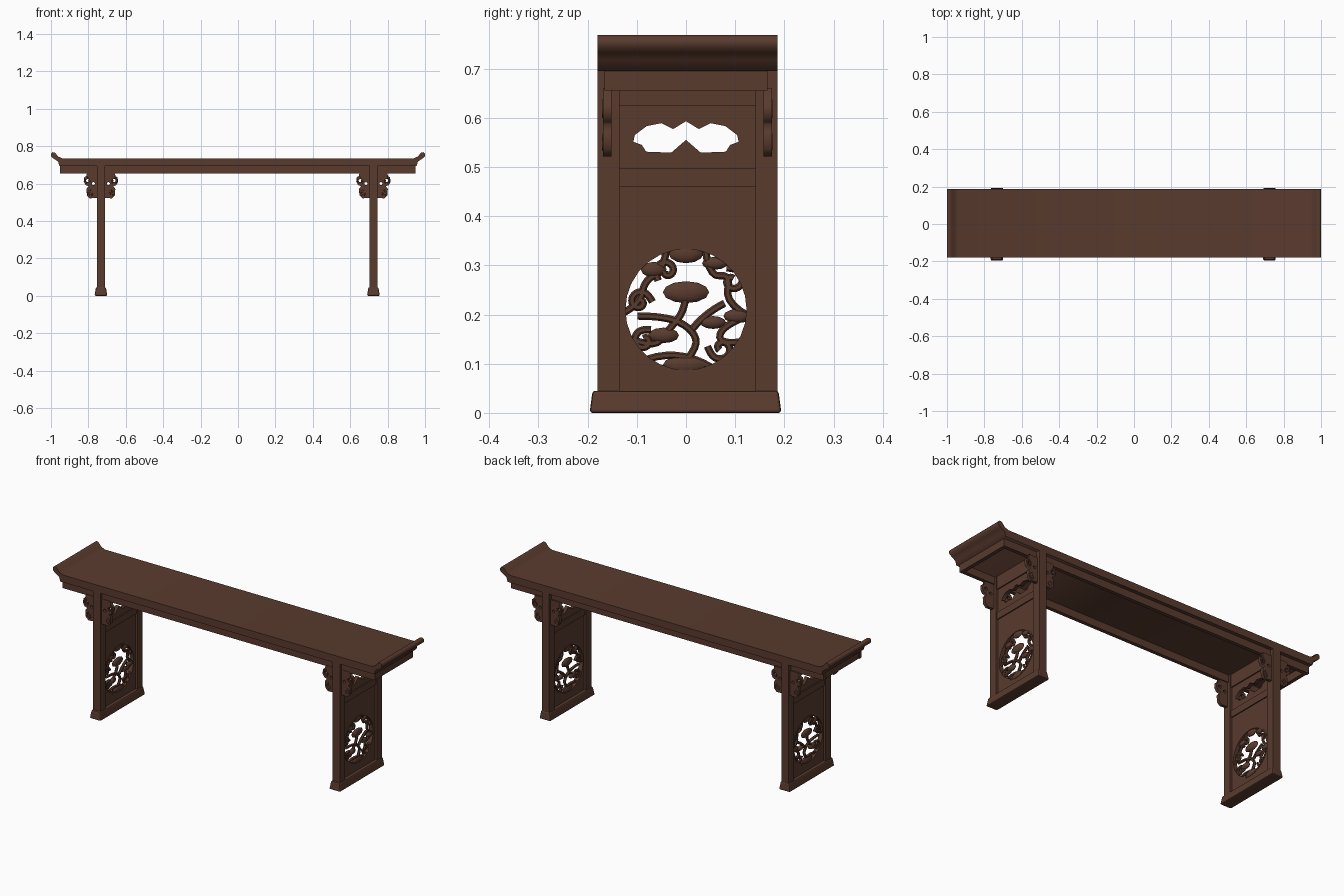
import bpy
import bmesh
from math import pi, cos, sin
from mathutils import Matrix

if "Cube" in bpy.data.objects:
    bpy.data.objects.remove(bpy.data.objects["Cube"], do_unlink=True)

wood = bpy.data.materials.new("dark brown wood")
wood.use_nodes = True
COLOR = (0.1, 0.043, 0.027, 1)
wood.diffuse_color = COLOR
wood.node_tree.nodes["Principled BSDF"].inputs["Base Color"].default_value = COLOR

Y_MID = 0.003
LEG_X = {"right": -0.733, "left": 0.724}
DISC_Z, DISC_R = 0.21, 0.131

# Orientations for flat outlines: FRONT lies in xz, SIDE lies in yz
FRONT = Matrix.Rotation(pi / 2, 4, "X")
SIDE = Matrix.Rotation(pi / 2, 4, "Z") @ FRONT


def finish(name, mesh, smooth=False):
    mesh.materials.clear()
    mesh.materials.append(wood)
    obj = bpy.data.objects.new(name, mesh)
    bpy.context.collection.objects.link(obj)
    if smooth:
        bpy.ops.object.select_all(action="DESELECT")
        obj.select_set(True)
        bpy.context.view_layer.objects.active = obj
        bpy.ops.object.shade_smooth_by_angle(angle=0.7)
    return obj


def curve_mesh(curve, matrix):
    temp = bpy.data.objects.new("temp", curve)
    bpy.context.collection.objects.link(temp)
    bpy.context.view_layer.update()
    graph = bpy.context.evaluated_depsgraph_get()
    mesh = bpy.data.meshes.new_from_object(temp.evaluated_get(graph))
    bpy.data.objects.remove(temp, do_unlink=True)
    mesh.transform(matrix)
    return mesh


def plate(name, loops, orient, thickness, place):
    """Closed outlines (outer first, then holes) given a thickness."""
    curve = bpy.data.curves.new(name, "CURVE")
    curve.dimensions = "2D"
    curve.fill_mode = "BOTH"
    curve.extrude = thickness / 2
    for loop in loops:
        spline = curve.splines.new("POLY")
        spline.points.add(len(loop) - 1)
        for point, (u, v) in zip(spline.points, loop):
            point.co = (u, v, 0, 1)
        spline.use_cyclic_u = True
    return finish(name, curve_mesh(curve, Matrix.Translation(place) @ orient))


def strands(name, paths, radius, orient, place):
    """Rounded carved stems following smooth paths."""
    curve = bpy.data.curves.new(name, "CURVE")
    curve.dimensions = "3D"
    curve.bevel_depth = radius
    curve.bevel_resolution = 1
    curve.use_fill_caps = True
    for path in paths:
        spline = curve.splines.new("NURBS")
        spline.points.add(len(path) - 1)
        for point, (u, v) in zip(spline.points, path):
            point.co = (u, v, 0, 1)
        spline.order_u = 3
        spline.use_endpoint_u = True
        spline.resolution_u = 4
    return finish(name, curve_mesh(curve, Matrix.Translation(place) @ orient), True)


def box(name, x, y, z, taper=1.0, bevel=0.0):
    bm = bmesh.new()
    bmesh.ops.create_cube(bm, size=1)
    for v in bm.verts:
        k = taper if v.co.z > 0 else 1
        v.co = [(lo + hi) / 2 + c * (hi - lo) for c, (lo, hi) in zip(v.co, (x, y, z))]
        if k != 1:
            v.co.x += (sum(x) / 2 - v.co.x) * (1 - k)
            v.co.y -= 0.006 if v.co.y > 0 else -0.006
    mesh = bpy.data.meshes.new(name)
    bm.to_mesh(mesh)
    bm.free()
    obj = finish(name, mesh)
    if bevel:
        mod = obj.modifiers.new("rounding", "BEVEL")
        mod.width = bevel
        mod.segments = 2
    return obj


def circle(u, v, r, n=12):
    return [(u + r * cos(2 * pi * i / n), v + r * sin(2 * pi * i / n)) for i in range(n)]


def curl(u, v, r, start, turn=1):
    return [(u + r * (1 - i / 11) * cos(start + turn * i * 0.8),
             v + r * (1 - i / 11) * sin(start + turn * i * 0.8)) for i in range(10)]


def rect(u0, u1, v0, v1):
    return [(u0, v0), (u1, v0), (u1, v1), (u0, v1)]


# Table top with upturned ends
end = [(0.955, 0.695), (0.962, 0.718), (0.985, 0.733), (1, 0.745), (1, 0.76),
       (0.992, 0.768), (0.978, 0.765), (0.962, 0.745), (0.94, 0.735)]
outline = end + [(-x, z) for x, z in reversed(end)]
plate("table_top", [outline], FRONT, 0.366, (0, Y_MID, 0))

# Apron frame under the top
for name, s in (("front", -1), ("back", 1)):
    ys = sorted((s * 0.166, s * 0.146))
    box(name + "_apron", (-0.952, 0.948), ys, (0.655, 0.697))
for name, s in (("right", -1), ("left", 1)):
    box(name + "_end_apron", sorted((s * 0.948, s * 0.928)), (-0.15, 0.15), (0.655, 0.697))

# Cloud-shaped opening, mirrored about the middle
half = [(0, 0.593), (0.026, 0.577), (0.05, 0.589), (0.08, 0.583), (0.104, 0.565),
        (0.107, 0.551), (0.09, 0.545), (0.081, 0.531), (0.03, 0.529), (0, 0.555)]
cloud = half + [(-u, v) for u, v in half[-2:0:-1]]

# Scrolling stems and leaves of the round fretwork, as fractions of its radius
stems = [
    [(-.75, -.1), (-.3, -.1), (.1, -.3), (.2, -.6), (-.1, -.9)],
    [(-.3, .95), (-.35, .6), (-.65, .45), (-.7, .1), (-.97, -.05)],
    [(.3, .95), (.35, .5), (.7, .55), (.6, .1), (.97, -.1)],
    [(.95, -.1), (.55, -.25), (.5, -.55), (.87, -.5)],
    [(-.87, -.45), (-.5, -.6), (-.3, -.35), (0, 0), (0, .3)],
    [(-.6, -.77), (-.1, -.6), (.4, -.9)],
    [(.6, .1), (.3, -.05), (.1, -.3)],
    curl(-.72, .12, .2, 0), curl(.72, .45, .22, 2, -1), curl(-.65, -.48, .2, 1),
    curl(.55, -.6, .22, 3), curl(-.3, .6, .2, 4, -1),
]
leaves = [(0, .27, .36, .17), (0, .87, .27, .15), (-.35, -.4, .24, .12), (.8, -.1, .22, .11),
          (0, -.86, .36, .15), (-.5, .62, .2, .12), (.42, -.2, .2, .1), (.45, .72, .2, .1)]


def leaf_cluster(name, x):
    bm = bmesh.new()
    for u, v, a, b in leaves:
        place = Matrix.Translation((x, u * DISC_R, DISC_Z + v * DISC_R))
        size = Matrix.Diagonal((0.011, a * DISC_R, b * DISC_R, 1))
        bmesh.ops.create_uvsphere(bm, u_segments=10, v_segments=6, radius=1, matrix=place @ size)
    mesh = bpy.data.meshes.new(name)
    bm.to_mesh(mesh)
    bm.free()
    finish(name, mesh, True)


# Bracket outline measured outward from the post
bracket = [(-0.005, 0.66), (0.052, 0.66), (0.056, 0.64), (0.067, 0.634), (0.07, 0.61),
           (0.06, 0.592), (0.044, 0.586), (0.055, 0.572), (0.053, 0.537),
           (0.037, 0.521), (-0.005, 0.524)]

for side, x in LEG_X.items():
    # Foot bar and posts
    box(side + "_foot", (x - 0.034, x + 0.034), (-0.196, 0.194), (0, 0.045), 0.78, 0.006)
    for end_name, s in (("front", -1), ("back", 1)):
        ys = sorted((Y_MID + s * 0.183, Y_MID + s * 0.138))
        box(f"{side}_{end_name}_post", (x - 0.022, x + 0.022), ys, (0.04, 0.697))

        # Carved brackets on both faces of each post
        for way, d in (("outer", -1), ("inner", 1)):
            shape = [(d * (u + 0.022), z) for u, z in bracket]
            holes = [circle(d * 0.07, 0.616, 0.009), circle(d * 0.04, 0.6, 0.008)]
            label = f"{side}_{end_name}_{way}_bracket"
            place = (x, Y_MID + s * 0.163, 0)
            plate(label, [shape] + holes, FRONT, 0.017, place)
            scrolls = [[(d * u, z) for u, z in curl(0.069, 0.615, 0.02, 1.5, -1)[:8]],
                       [(d * u, z) for u, z in curl(0.054, 0.547, 0.018, 1.5, -1)]]
            strands(label + "_scroll", scrolls, 0.005, FRONT,
                    (x, Y_MID + s * 0.169, 0))

    # Rails between the posts
    for name, z in (("top", (0.625, 0.697)), ("middle", (0.459, 0.497))):
        box(f"{side}_{name}_rail", (x - 0.016, x + 0.016), (-0.137, 0.143), z)

    # Pierced panels
    plate(side + "_upper_panel", [rect(-0.137, 0.142, 0.49, 0.63), cloud], SIDE, 0.02, (x, 0, 0))
    plate(side + "_lower_panel",
          [rect(-0.137, 0.142, 0.04, 0.465), circle(0, DISC_Z, DISC_R, 28)],
          SIDE, 0.02, (x, 0, 0))

    # Round fretwork
    plate(side + "_fretwork_ring",
          [circle(0, DISC_Z, DISC_R, 28), circle(0, DISC_Z, DISC_R * 0.94, 28)],
          SIDE, 0.024, (x, 0, 0))
    paths = [[(u * DISC_R, v * DISC_R) for u, v in p] for p in stems]
    strands(side + "_fretwork_stems", paths, 0.0075, SIDE, (x, 0, DISC_Z))
    leaf_cluster(side + "_fretwork_leaves", x)
